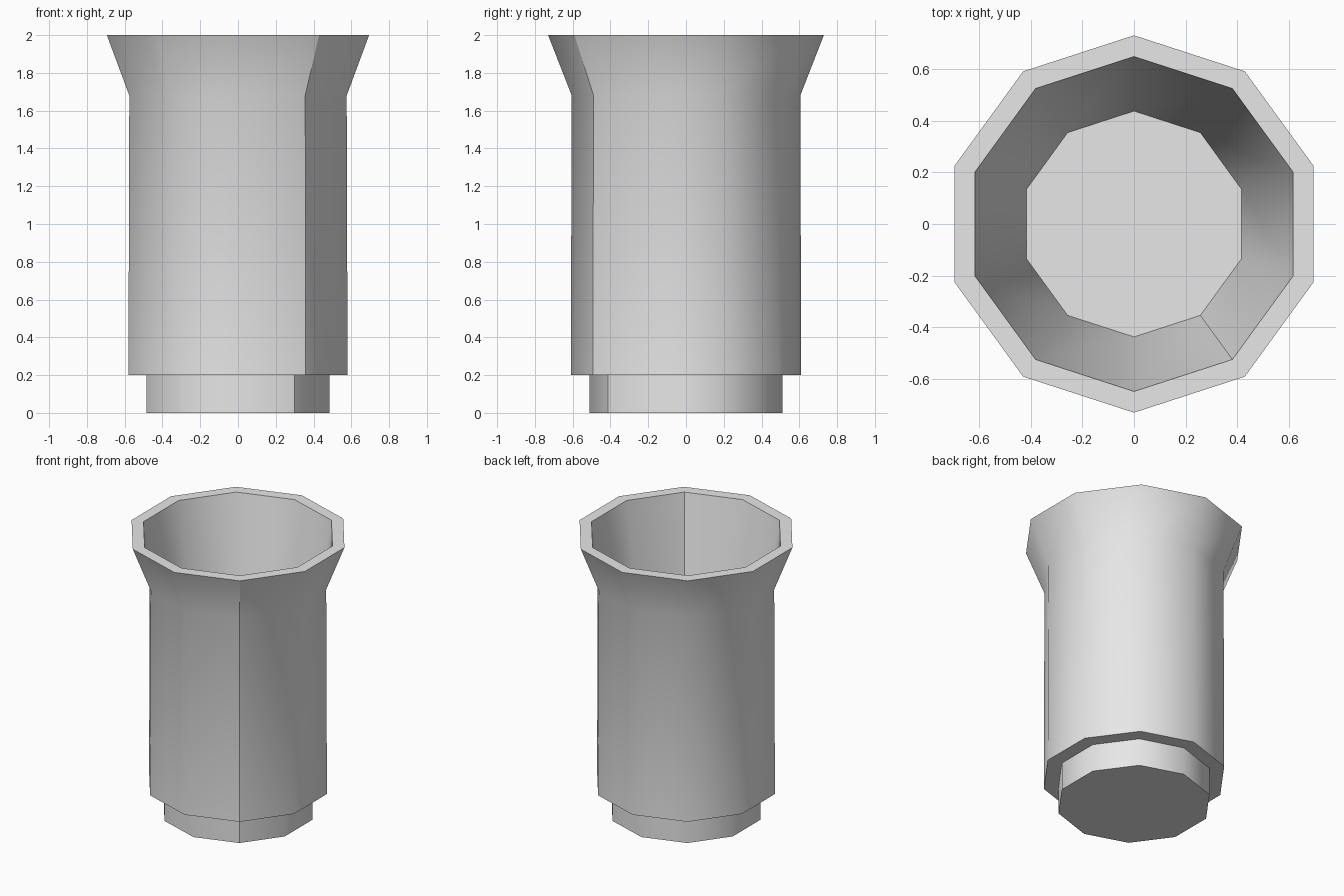
import bpy
import bmesh
from math import cos, sin, radians

SIDES = 10
SEAM = 0  # index of the corner that carries the hard vertical seam

default_cube = bpy.data.objects.get("Cube")
if default_cube:
    bpy.data.objects.remove(default_cube, do_unlink=True)

grey = bpy.data.materials.new("light grey")
grey.use_nodes = True
colour = (0.8, 0.8, 0.8, 1.0)
grey.diffuse_color = colour
grey.node_tree.nodes["Principled BSDF"].inputs["Base Color"].default_value = colour


def turned_part(name, profile, cap_start=False, cap_end=False):
    """Sweep (radius, z) points around z into a ten-sided, smooth shaded part."""
    bm = bmesh.new()
    rings = []
    for radius, z in profile:
        angles = [radians(-54 + 360 * i / SIDES) for i in range(SIDES)]
        rings.append([bm.verts.new((radius * cos(a), radius * sin(a), z)) for a in angles])
    for low, high in zip(rings, rings[1:]):
        for i in range(SIDES):
            j = (i + 1) % SIDES
            bm.faces.new((low[i], low[j], high[j], high[i]))
    if cap_start:
        bm.faces.new(list(reversed(rings[0])))
    if cap_end:
        bm.faces.new(rings[-1])
    bm.normal_update()

    # Smooth sides, with hard rims and one hard seam
    for face in bm.faces:
        face.smooth = True
    for edge in bm.edges:
        if len(edge.link_faces) == 2:
            edge.smooth = edge.calc_face_angle() < radians(60)
    for low, high in zip(rings, rings[1:]):
        bm.edges.get((low[SEAM], high[SEAM])).smooth = False

    mesh = bpy.data.meshes.new(name)
    bm.to_mesh(mesh)
    bm.free()
    mesh.materials.append(grey)
    part = bpy.data.objects.new(name, mesh)
    bpy.context.collection.objects.link(part)
    return part


# Narrow foot, closed below
turned_part("base", [(0.51, 0.0), (0.51, 0.2)], cap_start=True)

# Hollow body: underside step, wall, flared rim, tapering inside and floor
turned_part("cup_body", [
    (0.51, 0.2), (0.61, 0.2), (0.605, 1.68), (0.73, 2.0),
    (0.648, 2.0), (0.437, 0.75),
], cap_end=True)
